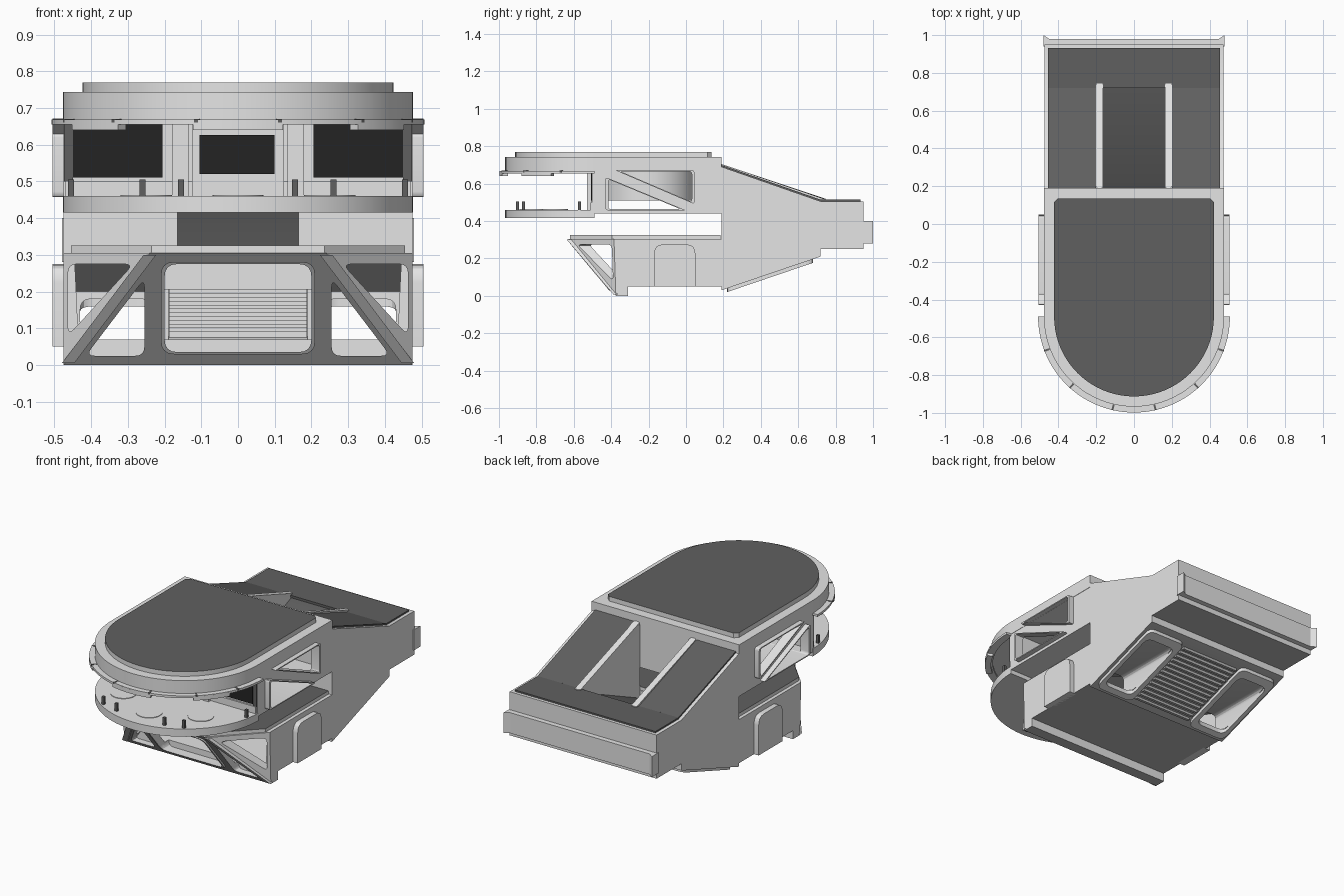
import bpy, bmesh, math
from mathutils import Vector

if "Cube" in bpy.data.objects:
    bpy.data.objects.remove(bpy.data.objects["Cube"])


def mat(name, v):
    m = bpy.data.materials.new(name)
    m.diffuse_color = (v, v, v, 1)
    m.use_nodes = True
    m.node_tree.nodes["Principled BSDF"].inputs["Base Color"].default_value = m.diffuse_color
    return m


LIGHT, MID = mat("light grey", .78), mat("mid grey", .5)
DARK, BLACK = mat("dark grey", .118), mat("near black", .017)


# Placement rules: profile coordinates u, v and depth w to x, y, z
def X(u, v, w): return (w, u, v)
def Y(u, v, w): return (u, w, v)
def Z(u, v, w): return (u, v, w)
def belly(u, v, w): return (u, v, .03 + (v - .19) * .34 + w)
def ramp_top(u, v, w): return (u, v, .69 - (min(v, .72) - .19) * .349 + w)
def nose(u, v, w): return (u, -.375 - v * .836 + w, v)


def finish(name, bm, m):
    bmesh.ops.recalc_face_normals(bm, faces=bm.faces)
    me = bpy.data.meshes.new(name)
    bm.to_mesh(me)
    bm.free()
    me.materials.append(m)
    ob = bpy.data.objects.new(name, me)
    bpy.context.collection.objects.link(ob)
    return ob


def prism(name, pts, place, w0, w1, m=LIGHT):
    bm = bmesh.new()
    a = [bm.verts.new(place(u, v, w0)) for u, v in pts]
    b = [bm.verts.new(place(u, v, w1)) for u, v in pts]
    n = len(pts)
    bm.faces.new(a)
    bm.faces.new(b)
    for i in range(n):
        bm.faces.new((a[i], a[(i + 1) % n], b[(i + 1) % n], b[i]))
    return finish(name, bm, m)


def frame(name, outer, inner, place, w0, w1, m=LIGHT):
    bm = bmesh.new()
    r = [[bm.verts.new(place(u, v, w)) for u, v in p]
         for p, w in ((outer, w0), (outer, w1), (inner, w1), (inner, w0))]
    n = len(outer)
    for k in range(4):
        p, q = r[k], r[(k + 1) % 4]
        for i in range(n):
            j = (i + 1) % n
            bm.faces.new((p[i], p[j], q[j], q[i]))
    return finish(name, bm, m)


def hull(name, pts, m=LIGHT):
    bm = bmesh.new()
    for p in pts:
        bm.verts.new(p)
    bmesh.ops.convex_hull(bm, input=bm.verts)
    bmesh.ops.dissolve_limit(bm, angle_limit=.01, verts=bm.verts, edges=bm.edges)
    return finish(name, bm, m)


def rect(u0, u1, v0, v1):
    return [(u0, v0), (u1, v0), (u1, v1), (u0, v1)]


def box(name, x0, x1, y0, y1, z0, z1, m=LIGHT):
    return prism(name, rect(x0, x1, y0, y1), Z, z0, z1, m)


def rounded(pts, r, n=4):
    out = []
    P = [Vector(p) for p in pts]
    for i, p in enumerate(P):
        a = p + (P[i - 1] - p).normalized() * r
        b = p + (P[(i + 1) % len(P)] - p).normalized() * r
        for k in range(n + 1):
            t = k / n
            q = a * (1 - t) ** 2 + p * 2 * t * (1 - t) + b * t * t
            out.append((q.x, q.y))
    return out


def scaled(pts, s):
    cu = sum(p[0] for p in pts) / len(pts)
    cv = sum(p[1] for p in pts) / len(pts)
    return [(cu + (u - cu) * s, cv + (v - cv) * s) for u, v in pts]


def arc(r, a0, a1, n=40, cy=-.49):
    return [(r * math.sin(t), cy - r * math.cos(t))
            for t in (math.radians(a0 + (a1 - a0) * i / n) for i in range(n + 1))]


def both(pts):
    return [(s * p[0], *p[1:]) for s in (-1, 1) for p in pts]


def cut(ob, cutters):
    for c in cutters:
        md = ob.modifiers.new("cut", 'BOOLEAN')
        md.operation, md.solver, md.object = 'DIFFERENCE', 'EXACT', c
    dg = bpy.context.evaluated_depsgraph_get()
    me = bpy.data.meshes.new_from_object(ob.evaluated_get(dg))
    ob.modifiers.clear()
    ob.data = me
    for c in cutters:
        bpy.data.objects.remove(c)


def paint(ob, rule, mats=(LIGHT, MID, DARK)):
    ob.data.materials.clear()
    for m in mats:
        ob.data.materials.append(m)
    for p in ob.data.polygons:
        p.material_index = rule(p)


def underside(p): return int(p.normal.z < -.3)
def dark_top(p): return 2 if p.normal.z > .5 else 0


# Rear hull with top channel, hollow ramp and two belly openings
rear = prism("rear_hull", [(.19, .69), (.72, .505), (.95, .505), (.95, .25), (.72, .25),
                           (.72, .21), (.19, .03)], X, -.475, .475)
cuts = [prism("c", [(.1, .9), (.1, .22), (.745, .505), (.745, .9)], X, -.165, .165),
        prism("c", [(.1, .04), (.66, .225), (.66, .26), (.1, .2)], X, -.19, .19)]
for s in (-1, 1):
    cuts.append(prism("c", rounded([(s * .235, .05), (s * .43, .05), (s * .43, .18), (s * .235, .18)], .03),
                      Y, .1, .9))
cut(rear, cuts)
paint(rear, lambda p: 2 if p.normal.z > .3 and abs(p.center.x) < .16 and .25 < p.center.z and p.center.y < .6
      else underside(p))
prism("rear_lip", [(-.48, .94), (.48, .94), (.48, 1), (.45, .98), (-.45, .98), (-.48, 1)], Z, .28, .40)
prism("rear_top_plate", rect(-.455, .455, .72, .932), Z, .50, .514, DARK)
for s in (-1, 1):
    prism("slope_plate", rect(s * .2, s * .455, .19, .72), ramp_top, -.01, .009, DARK)
    prism("channel_rim", rounded(rect(s * .165, s * .2, .19, .745), .01), ramp_top, -.03, .014)
    frame("belly_frame", rounded(rect(s * .205, s * .455, .22, .68), .04),
          rounded(rect(s * .235, s * .43, .255, .63), .04), belly, -.02, .005)
    # Sloped ceiling inside the lower body
    prism("inner_ceiling", [(-.02, .29), (.185, .29), (.185, .2)], X, s * .2, s * .455, MID)
box("ramp_header", -.2, .2, .17, .19, .205, .30)

# Ribbed ramp, inside and underneath
for nm, x, y, z, m in (("ramp_tread", .188, .20, .075, LIGHT), ("belly_rib", .19, .235, .037, MID)):
    rib = box(nm, -x, x, y, y + .016, z, z + .016, m)
    ar = rib.modifiers.new("repeat", 'ARRAY')
    ar.count = 14
    ar.use_relative_offset = False
    ar.use_constant_offset = True
    ar.constant_offset_displace = (0, .031, .0104)

# Lower body: hollow, chamfered nose with cut windows
low = hull("lower_body", both([(.24, -.63, .305), (.475, -.385, .305), (.475, .19, .305),
                               (.475, -.375, 0), (.475, .19, 0)]))
cuts = [box("c", -1, 1, -.31, 1, -1, .05),
        hull("c", both([(.23, -.573, .285), (.45, -.36, .285), (.45, -.35, .07),
                        (.40, -.39, .07), (.45, .3, .07), (.45, .3, .285)]))]
center = rounded([(-.2, .035), (.2, .035), (.2, .275), (-.2, .275)], .035)
cuts.append(prism("c", center, Y, -.8, -.355))
for s in (-1, 1):
    cuts.append(prism("c", rounded([(s * .415, .025), (s * .255, .025), (s * .255, .235)], .025), Y, -.8, -.355))
    cuts.append(prism("c", rounded([(s * .285, .275), (s * .463, .275), (s * .463, .08)], .025), Y, -.8, -.365))
cut(low, cuts)
paint(low, underside)
frame("nose_window_rim", scaled(center, 1.05), center, nose, -.012, .02)
for s in (-1, 1):
    hull("nose_diagonal", [(s * x + d, y + e, z) for x, y, z in ((.24, -.625, .30), (.462, -.375, .006))
                           for d in (-.017, .017) for e in (-.012, .012)])
    # Side panel with rounded top corners
    prism("side_panel", [(-.17, .05), (.05, .05)] + rounded(rect(-.17, .05, .05, .275), .05)[10:],
          X, s * .46, s * .505)
top = prism("lower_top_plate", [(-.455, .185), (-.455, -.395), (-.235, -.62), (.235, -.62),
                                (.455, -.395), (.455, .185)], Z, .30, .325)
paint(top, dark_top)

# Upper cabin, hollow, with framed triangular side windows
cabin = box("upper_cabin", -.475, .475, -.50, .19, .44, .68)
cuts = [box("c", -.45, .45, -.47, .16, .465, .668)]
for i, tri in enumerate(([(-.43, .635), (-.43, .457), (.0, .457)], [(-.38, .672), (.045, .672), (.045, .49)])):
    inner = rounded(scaled(tri, .9), .015)
    cuts.append(prism("c", inner, X, -.6, .6))
    for s in (-1, 1):
        frame("side_window_frame", rounded(tri, .015), inner, X, s * .46, s * .505)
cut(cabin, cuts)
prism("cabin_core", arc(.25, 0, 351, 39, -.2), Z, .51, .675)

# Bulkhead behind the open front deck
box("bulkhead_sill", -.47, .47, -.51, -.49, .455, .50)
box("screen_surround", -.125, .125, -.515, -.49, .46, .67)
box("screen", -.105, .1, -.522, -.50, .52, .627, BLACK)
for s in (-1, 1):
    box("bulkhead_panel", s * .205, s * .45, -.507, -.495, .51, .66, BLACK)
    box("bulkhead_edge", s * .45, s * .474, -.506, -.495, .50, .66, DARK)
    box("bulkhead_column", s * .135, s * .18, -.53, -.49, .455, .675)

# Roof slab and raised dark top
prism("roof", arc(.477, -90, 90) + [(.477, .19), (-.477, .19)], Z, .665, .743)
plate = prism("roof_plate", arc(.423, -90, 90) + [(.423, .115), (.403, .135), (-.403, .135), (-.423, .115)],
              Z, .74, .77)
paint(plate, dark_top)

# Front deck with discs, posts and the overhanging brow ring
prism("front_deck", arc(.477, -90, 90), Z, .415, .46)
for x, y in ((-.25, -.7), (0, -.82), (.25, -.7)):
    prism("deck_disc", [(x + u, y + v) for u, v in arc(.07, 0, 345, 23, 0)], Z, .455, .463)
for s in (-1, 1):
    for x, y in ((.455, -.57), (.26, -.87), (.155, -.9)):
        box("deck_post", s * x - .008, s * x + .008, y - .008, y + .008, .45, .505, DARK)
prism("brow_ring", arc(.508, -90, 90) + arc(.465, 90, -90), Z, .655, .668)
for a0, a1 in ((-14, 14), (-63, -40), (40, 63)):
    prism("brow_tab", arc(.508, a0, a1, 12) + arc(.475, a1, a0, 12), Z, .64, .664)
for a in (-69, -42, -13, 13, 42, 69):
    prism("brow_tick", arc(.5085, a - .6, a + .6, 1) + arc(.479, a + .6, a - .6, 1), Z, .66, .6695, DARK)

# Smooth curves, keep sharp edges
for ob in bpy.data.objects:
    for p in ob.data.polygons:
        p.use_smooth = True
    ob.data.set_sharp_from_angle(angle=math.radians(28))
